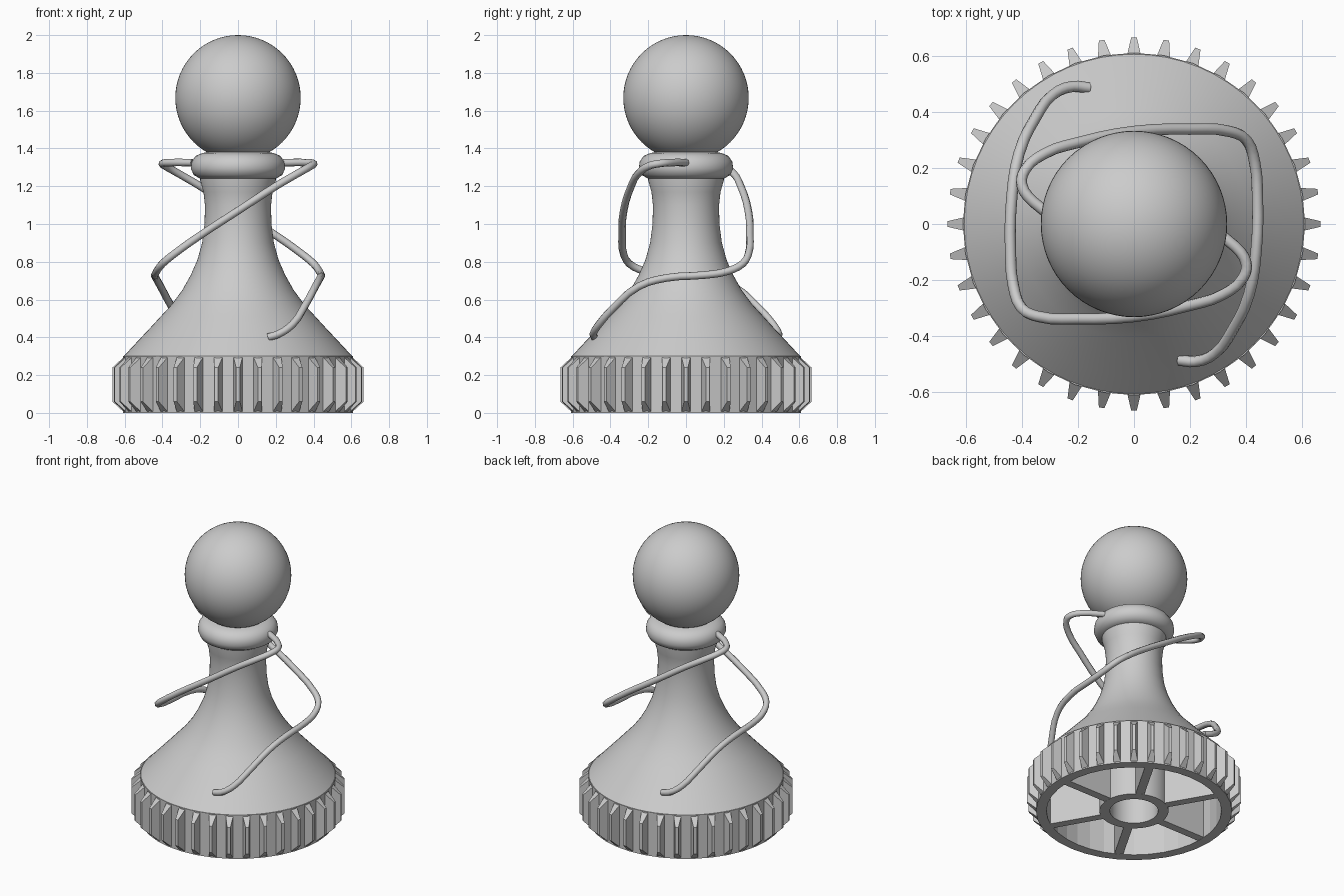
import bpy, bmesh
from math import sin, cos, pi
from mathutils import Matrix, Vector

if "Cube" in bpy.data.objects:
    bpy.data.objects.remove(bpy.data.objects["Cube"])


def finish(name, bm, smooth=None):
    bmesh.ops.remove_doubles(bm, verts=bm.verts, dist=1e-5)
    bmesh.ops.recalc_face_normals(bm, faces=bm.faces)
    me = bpy.data.meshes.new(name)
    bm.to_mesh(me)
    bm.free()
    ob = bpy.data.objects.new(name, me)
    bpy.context.collection.objects.link(ob)
    if smooth:
        bpy.ops.object.select_all(action='DESELECT')
        ob.select_set(True)
        bpy.context.view_layer.objects.active = ob
        bpy.ops.object.shade_smooth_by_angle(angle=smooth)
    return ob


def lathe(name, profile, sides, smooth=None, closed=False):
    """Revolve an (r, z) profile about the z axis."""
    bm = bmesh.new()
    vs = [bm.verts.new((r, 0, z)) for r, z in profile]
    es = [bm.edges.new(p) for p in zip(vs, vs[1:])]
    if closed:
        es.append(bm.edges.new((vs[-1], vs[0])))
    bmesh.ops.spin(bm, geom=vs + es, cent=(0, 0, 0), axis=(0, 0, 1),
                   angle=2 * pi, steps=sides, use_duplicate=False)
    return finish(name, bm, smooth)


# Flared body, waist and neck
lathe("body", [(0, .3), (.605, .3), (.54, .37), (.465, .45), (.41, .51), (.35, .575),
               (.295, .65), (.25, .73), (.215, .81), (.19, .90), (.177, 1.0),
               (.175, 1.1), (.183, 1.17), (.2, 1.23), (.2, 1.3)], 64, .6)

# Rounded collar under the head
lathe("collar", [(0, 1.24), (.2, 1.24), (.235, 1.26), (.25, 1.295), (.245, 1.33),
                 (.225, 1.36), (.19, 1.375), (.14, 1.385), (0, 1.39)], 64, .7)

# Ball head
bpy.ops.mesh.primitive_uv_sphere_add(segments=64, ring_count=32, radius=.332,
                                     location=(0, 0, 1.668))
bpy.context.object.name = "head"
bpy.ops.object.shade_smooth()

# Gear rim and hub
lathe("gear_rim", [(.545, 0), (.61, 0), (.61, .3), (.545, .3)], 36, closed=True)
lathe("gear_hub", [(.15, 0), (.215, 0), (.215, .3), (.15, .3)], 48, .6, closed=True)

# Chamfered gear teeth
bm = bmesh.new()
for i in range(36):
    rot = Matrix.Rotation(i * pi / 18, 3, 'Z')
    pts = []
    for r, w, z0, z1 in ((.6, .025, 0, .3), (.665, .01, .06, .24)):
        pts += [Vector((r, s * w, z)) for s in (-1, 1) for z in (z0, z1)]
    vs = [bm.verts.new(rot @ p) for p in pts]
    for f in ((0, 1, 3, 2), (4, 5, 7, 6), (0, 1, 5, 4),
              (2, 3, 7, 6), (0, 2, 6, 4), (1, 3, 7, 5)):
        bm.faces.new([vs[k] for k in f])
finish("gear_teeth", bm)

# Six full-height spokes
bm = bmesh.new()
for i in range(6):
    m = (Matrix.Rotation(i * pi / 3, 4, 'Z') @ Matrix.Translation((.38, 0, .15))
         @ Matrix.Diagonal((.36, .055, .298, 1)))
    bmesh.ops.create_cube(bm, size=1, matrix=m)
finish("gear_spokes", bm)

# Two wires winding up the body, half a turn apart
PATH = [(.16, -.485, .40), (.22, -.49, .42), (.29, -.46, .47), (.35, -.38, .56),
        (.41, -.25, .67), (.435, -.1, .715), (.44, .1, .73), (.43, .22, .75),
        (.40, .30, .79), (.34, .33, .84), (.2, .338, .94), (0, .33, 1.07),
        (-.2, .29, 1.2), (-.32, .25, 1.27), (-.39, .19, 1.31), (-.40, .14, 1.32),
        (-.36, .08, 1.325), (-.24, 0, 1.325)]
for i, sign in enumerate((1, -1)):
    cu = bpy.data.curves.new(f"wire_{i + 1}", 'CURVE')
    cu.dimensions = '3D'
    cu.bevel_depth = .02
    cu.bevel_resolution = 2
    cu.resolution_u = 3
    cu.use_fill_caps = True
    sp = cu.splines.new('BEZIER')
    sp.bezier_points.add(len(PATH) - 1)
    for bp, (x, y, z) in zip(sp.bezier_points, PATH):
        bp.co = (x * sign, y * sign, z)
        bp.handle_left_type = bp.handle_right_type = 'AUTO'
    ob = bpy.data.objects.new(f"wire_{i + 1}", cu)
    bpy.context.collection.objects.link(ob)
